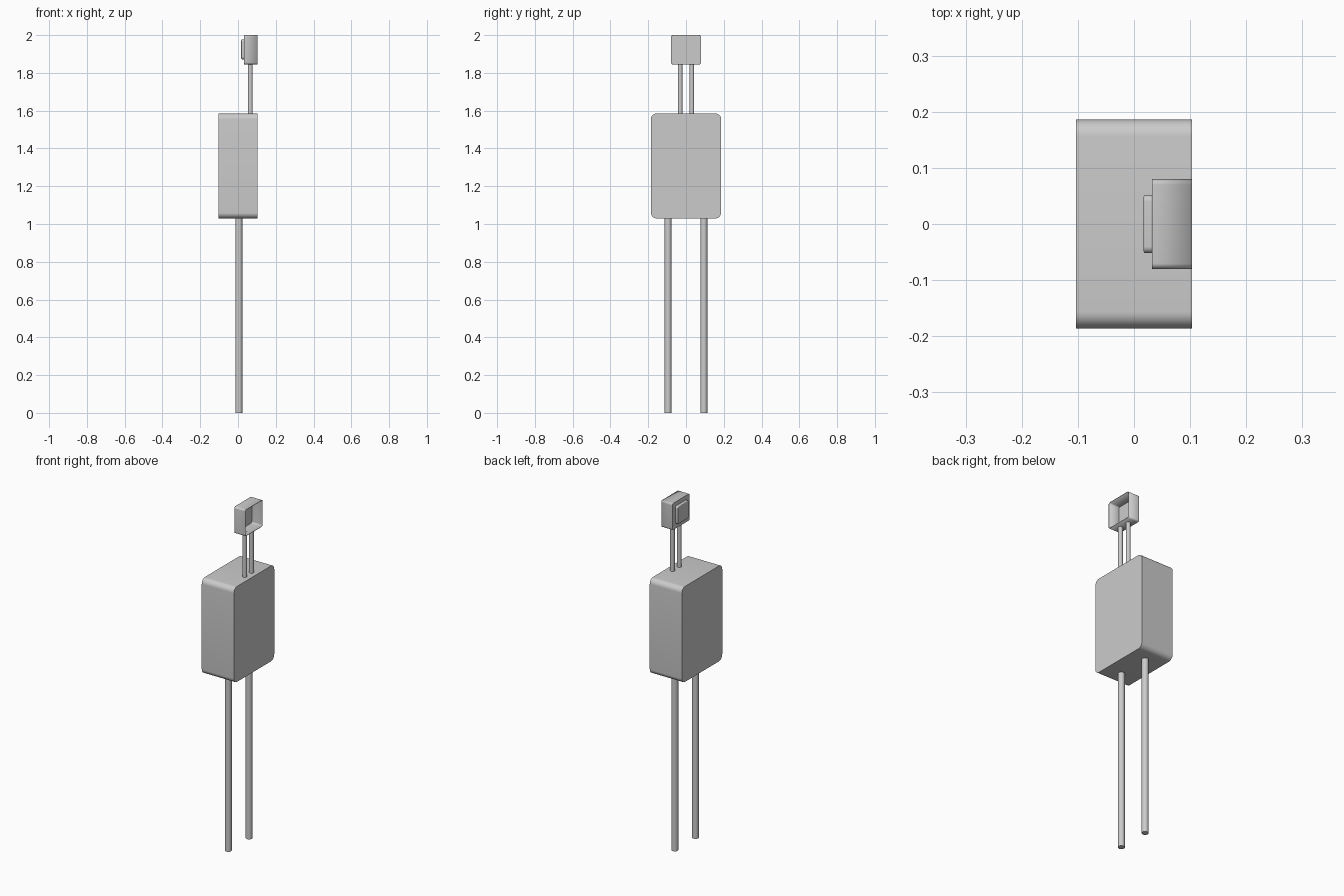
import bpy, bmesh, math

old = bpy.data.objects.get("Cube")
if old:
    bpy.data.objects.remove(old, do_unlink=True)

grey = bpy.data.materials.new("light grey")
grey.use_nodes = True
colour = (0.6, 0.6, 0.6, 1)
grey.diffuse_color = colour
grey.node_tree.nodes["Principled BSDF"].inputs["Base Color"].default_value = colour


def finish(bm, name):
    mesh = bpy.data.meshes.new(name)
    bmesh.ops.recalc_face_normals(bm, faces=bm.faces)
    bm.to_mesh(mesh)
    bm.free()
    mesh.materials.append(grey)
    ob = bpy.data.objects.new(name, mesh)
    bpy.context.scene.collection.objects.link(ob)
    bpy.ops.object.select_all(action="DESELECT")
    ob.select_set(True)
    bpy.context.view_layer.objects.active = ob
    bpy.ops.object.shade_smooth_by_angle(angle=math.radians(35))
    return ob


def rounded_block(name, x0, x1, half_y, z0, z1, radius, open_side=False, steps=8):
    """Rounded rectangle in the YZ plane, extruded along X."""
    bm = bmesh.new()
    half_z, mid = (z1 - z0) / 2, (z0 + z1) / 2
    loop = []
    for corner, (sy, sz) in enumerate([(1, 1), (-1, 1), (-1, -1), (1, -1)]):
        for i in range(steps + 1):
            a = (corner + i / steps) * math.pi / 2
            y = sy * (half_y - radius) + radius * math.cos(a)
            z = mid + sz * (half_z - radius) + radius * math.sin(a)
            loop.append(bm.verts.new((x0, y, z)))
    base = bm.faces.new(loop)
    res = bmesh.ops.extrude_face_region(bm, geom=[base], use_keep_orig=True)
    moved = [g for g in res["geom"] if isinstance(g, bmesh.types.BMVert)]
    cap = [g for g in res["geom"] if isinstance(g, bmesh.types.BMFace)]
    bmesh.ops.translate(bm, verts=moved, vec=(x1 - x0, 0, 0))
    if open_side:
        bmesh.ops.delete(bm, geom=cap, context="FACES_ONLY")
    return finish(bm, name)


def rod(name, x, y, z0, z1, radius):
    bm = bmesh.new()
    bmesh.ops.create_cone(bm, cap_ends=True, segments=24, radius1=radius,
                          radius2=radius, depth=z1 - z0)
    bmesh.ops.translate(bm, verts=bm.verts, vec=(x, y, (z0 + z1) / 2))
    return finish(bm, name)


# Main body
rounded_block("body", -0.103, 0.103, 0.186, 1.03, 1.585, 0.03)

# Small hollow head, open on the left side
head = rounded_block("head_shell", 0.032, 0.103, 0.08, 1.845, 2.0, 0.01, True)
wall = head.modifiers.new("wall", "SOLIDIFY")
wall.thickness = 0.003
wall.offset = -1

# Raised pad on the closed side of the head
pad = rounded_block("head_pad", 0.017, 0.034, 0.052, 1.872, 1.976, 0.012)
soft = pad.modifiers.new("soft_edge", "BEVEL")
soft.width = 0.004
soft.segments = 3

# Long legs and short neck rods
for side, s in (("front", -1), ("back", 1)):
    rod(side + "_leg", 0.005, s * 0.095, 0, 1.04, 0.018)
    rod(side + "_neck_rod", 0.065, s * 0.031, 1.575, 1.848, 0.0125)
